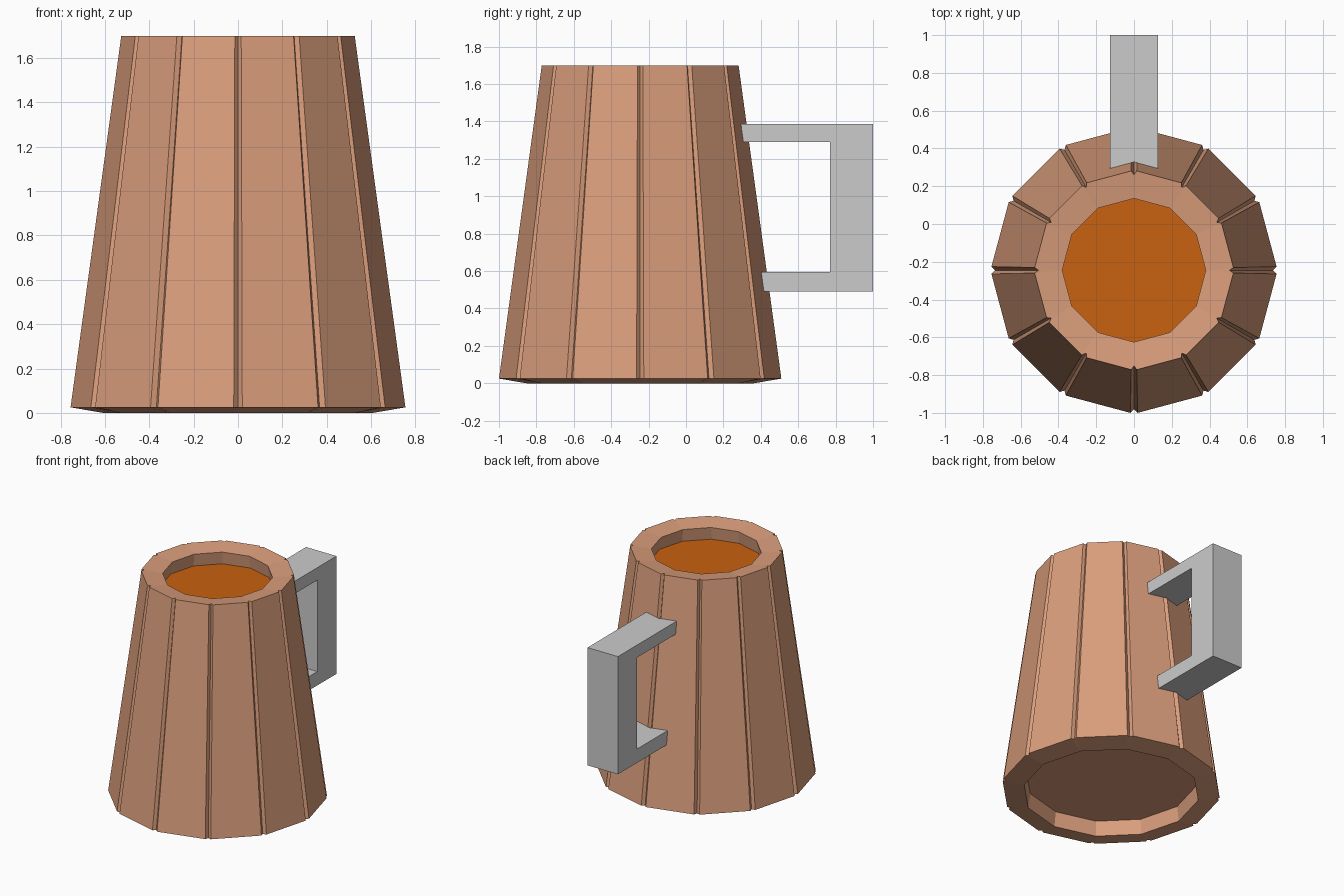
import bpy
from math import cos, sin, tan, radians
from mathutils import Vector

if "Cube" in bpy.data.objects:
    bpy.data.objects.remove(bpy.data.objects["Cube"])

CY, SIDES = -0.245, 12          # mug axis and plank count
Z0, Z1, R0, R1 = 0.025, 1.70, 0.76, 0.53


def make(name, verts, faces, color=None):
    mesh = bpy.data.meshes.new(name)
    mesh.from_pydata(verts, [], faces)
    mesh.update()
    ob = bpy.data.objects.new(name, mesh)
    bpy.context.collection.objects.link(ob)
    if color:
        mat = bpy.data.materials.get(color[0]) or bpy.data.materials.new(color[0])
        mat.diffuse_color = color[1]
        mat.use_nodes = True
        mat.node_tree.nodes["Principled BSDF"].inputs["Base Color"].default_value = mat.diffuse_color
        mesh.materials.append(mat)
    return ob


def corner(k, r, z):
    a = radians(360 / SIDES * k)
    return Vector((r * cos(a), CY + r * sin(a), z))


def grooved_ring(r, z, w):
    """Per corner: plank edge, groove bottom, plank edge."""
    ring = []
    for k in range(SIDES):
        c, p, n = (corner(k + d, r, z) for d in (0, -1, 1))
        ring += [c + (p - c).normalized() * w, corner(k, r - 0.024, z),
                 c + (n - c).normalized() * w]
    return ring


def plain_ring(r, z):
    return [corner(k, r, z) for k in range(SIDES)]


WOOD = ("wood", (0.70, 0.34, 0.20, 1))
DRINK = ("drink", (0.58, 0.12, 0.005, 1))

# Plank wall: grooved outside, plain inside, sloped rims
verts = (grooved_ring(R0, Z0, 0.02) + grooved_ring(R1, Z1, 0.015)
         + plain_ring(0.608, 0.0) + plain_ring(0.38, 1.68))
N = SIDES * 3
ob, ot, ib, it = 0, N, 2 * N, 2 * N + SIDES
faces = []
for i in range(N):
    j = (i + 1) % N
    faces.append((ob + i, ob + j, ot + j, ot + i))
for k in range(SIDES):
    m = (k + 1) % SIDES
    a, b, c, d = 3 * k, 3 * k + 1, 3 * k + 2, 3 * m
    faces += [(ib + m, ib + k, it + k, it + m),
              (ot + a, ot + b, ot + c, it + k), (ot + c, ot + d, it + m, it + k),
              (ob + c, ob + b, ob + a, ib + k), (ob + d, ob + c, ib + k, ib + m)]
make("mug_wall", verts, faces, WOOD)

# Recessed floor (faces down) and drink surface (faces up)
make("mug_floor", plain_ring(0.593, 0.11), [tuple(reversed(range(SIDES)))], WOOD)
make("drink_surface", plain_ring(0.394, 1.585), [tuple(range(SIDES))], DRINK)


# Handle: C profile whose ends follow the plank faces
def wall_y(x, z):
    r = R0 + (R1 - R0) * (z - Z0) / (Z1 - Z0)
    return CY + r - abs(x) * tan(radians(180 / SIDES))


verts, faces = [], []
for x in (-0.128, 0, 0.128):
    profile = [(None, 0.49), (1.0, 0.49), (1.0, 1.385), (None, 1.385),
               (None, 1.29), (0.77, 1.29), (0.77, 0.595), (None, 0.595)]
    verts += [(x, wall_y(x, z) if y is None else y, z) for y, z in profile]
for s in (0, 8):
    for i in range(8):
        j = (i + 1) % 8
        faces.append((s + j, s + i, s + 8 + i, s + 8 + j))
for quad in ((0, 1, 6, 7), (1, 2, 5, 6), (2, 3, 4, 5)):
    faces += [tuple(reversed(quad)), tuple(q + 16 for q in quad)]
make("handle", verts, faces)
